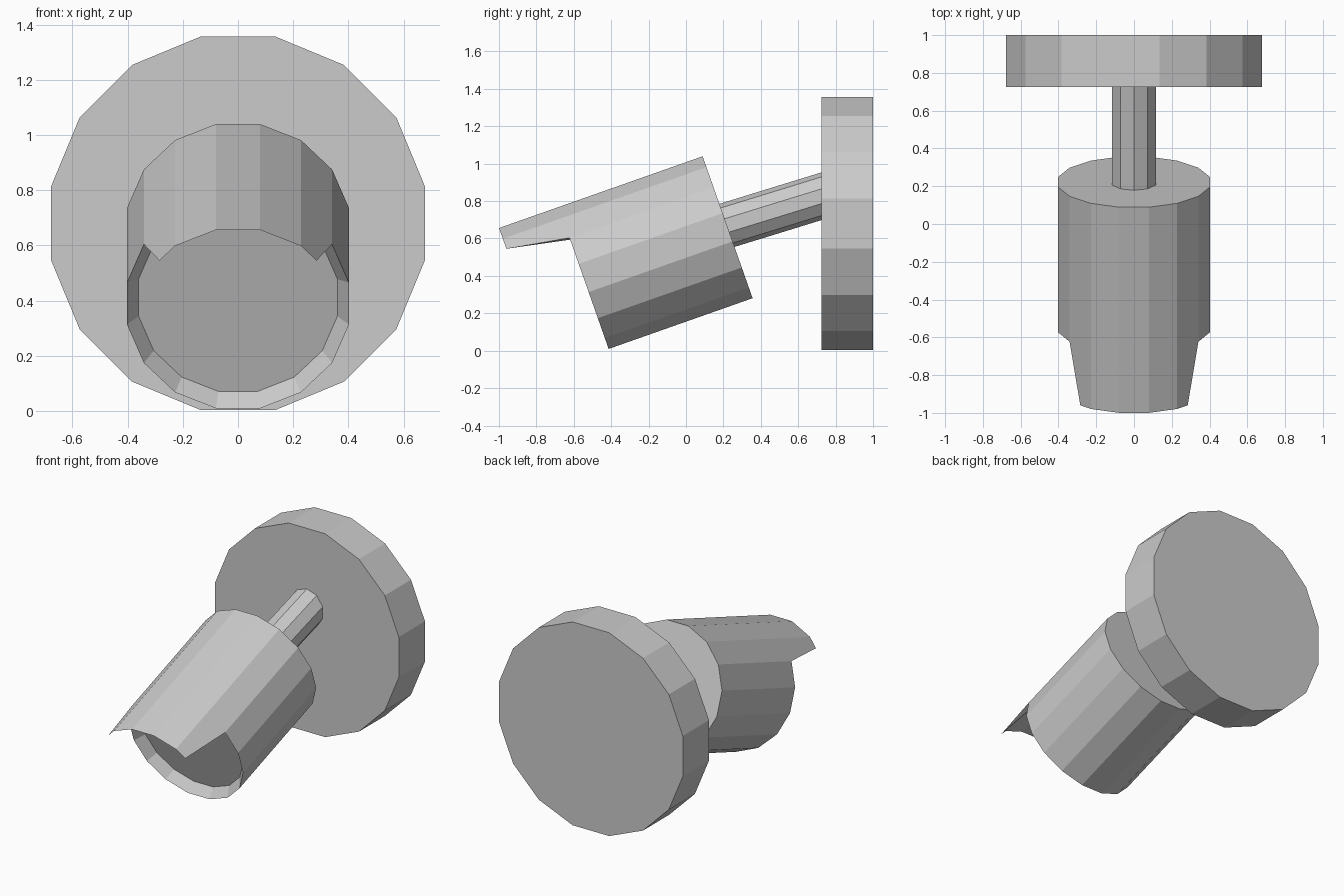
import bpy, bmesh
from math import sin, cos, radians, pi
from mathutils import Vector

if "Cube" in bpy.data.objects:
    bpy.data.objects.remove(bpy.data.objects["Cube"])


def finish(bm, name):
    bmesh.ops.recalc_face_normals(bm, faces=bm.faces)
    mesh = bpy.data.meshes.new(name)
    bm.to_mesh(mesh)
    bm.free()
    obj = bpy.data.objects.new(name, mesh)
    bpy.context.collection.objects.link(obj)
    return obj


def rod(name, sides, radius, start, end, first_angle):
    """Prism between two points in the x = 0 plane."""
    start, end = Vector(start), Vector(end)
    axis = (end - start).normalized()
    side = Vector((1, 0, 0))
    up = side.cross(axis)
    bm = bmesh.new()
    rings = []
    for centre in (start, end):
        angles = [first_angle + 2 * pi * i / sides for i in range(sides)]
        rings.append([bm.verts.new(centre + radius * (cos(a) * side + sin(a) * up))
                      for a in angles])
        bm.faces.new(rings[-1])
    for i in range(sides):
        j = (i + 1) % sides
        bm.faces.new((rings[0][i], rings[0][j], rings[1][j], rings[1][i]))
    return finish(bm, name)


def lamp_head():
    """Tilted 16-sided can with a recessed lens and a visor over the top."""
    n, radius, tilt = 16, 0.41, radians(19.4)
    centre = Vector((0, 0.2225, 0.66))
    forward = Vector((0, -cos(tilt), -sin(tilt)))
    up = Vector((0, -sin(tilt), cos(tilt)))
    body_len, visor_len, lens_depth, lens_radius = 0.816, 1.154, 0.75, 0.367
    bm = bmesh.new()

    def vert(x, h, s):
        return bm.verts.new(centre + Vector((x, 0, 0)) + up * h + forward * s)

    ring = [(cos((i + 0.5) * 2 * pi / n), sin((i + 0.5) * 2 * pi / n)) for i in range(n)]
    visor = range(2, 6)
    back = [vert(radius * x, radius * h, 0) for x, h in ring]
    rim = [vert(radius * x, radius * h, visor_len if i in visor else body_len)
           for i, (x, h) in enumerate(ring)]
    lens = [vert(lens_radius * x, lens_radius * h, lens_depth) for x, h in ring]
    # visor corners sit halfway along the facets next to it
    corner = {}
    for i in (1, 5):
        mx = radius * (ring[i][0] + ring[i + 1][0]) / 2
        mh = radius * (ring[i][1] + ring[i + 1][1]) / 2
        corner[i] = vert(mx, mh, visor_len)
    bm.faces.new(back)
    bm.faces.new(lens)
    for i in range(n):
        j = (i + 1) % n
        if i in corner:
            t = corner[i]
            bm.faces.new((back[i], rim[i], t, rim[j], back[j]))
            low, high = (i, j) if i == 1 else (j, i)
            bm.faces.new((rim[low], t, lens[low]))
            bm.faces.new((t, rim[high], lens[high], lens[low]))
        else:
            bm.faces.new((back[i], rim[i], rim[j], back[j]))
            bm.faces.new((rim[i], lens[i], lens[j], rim[j]))
    return finish(bm, "lamp_head")


# Wall plate, arm and head
rod("wall_plate", 16, 0.69, (0, 0.725, 0.68), (0, 1.0, 0.68), pi / 16)
rod("arm", 10, 0.122, (0, 0.17, 0.655), (0, 0.78, 0.843), pi / 2)
lamp_head()
